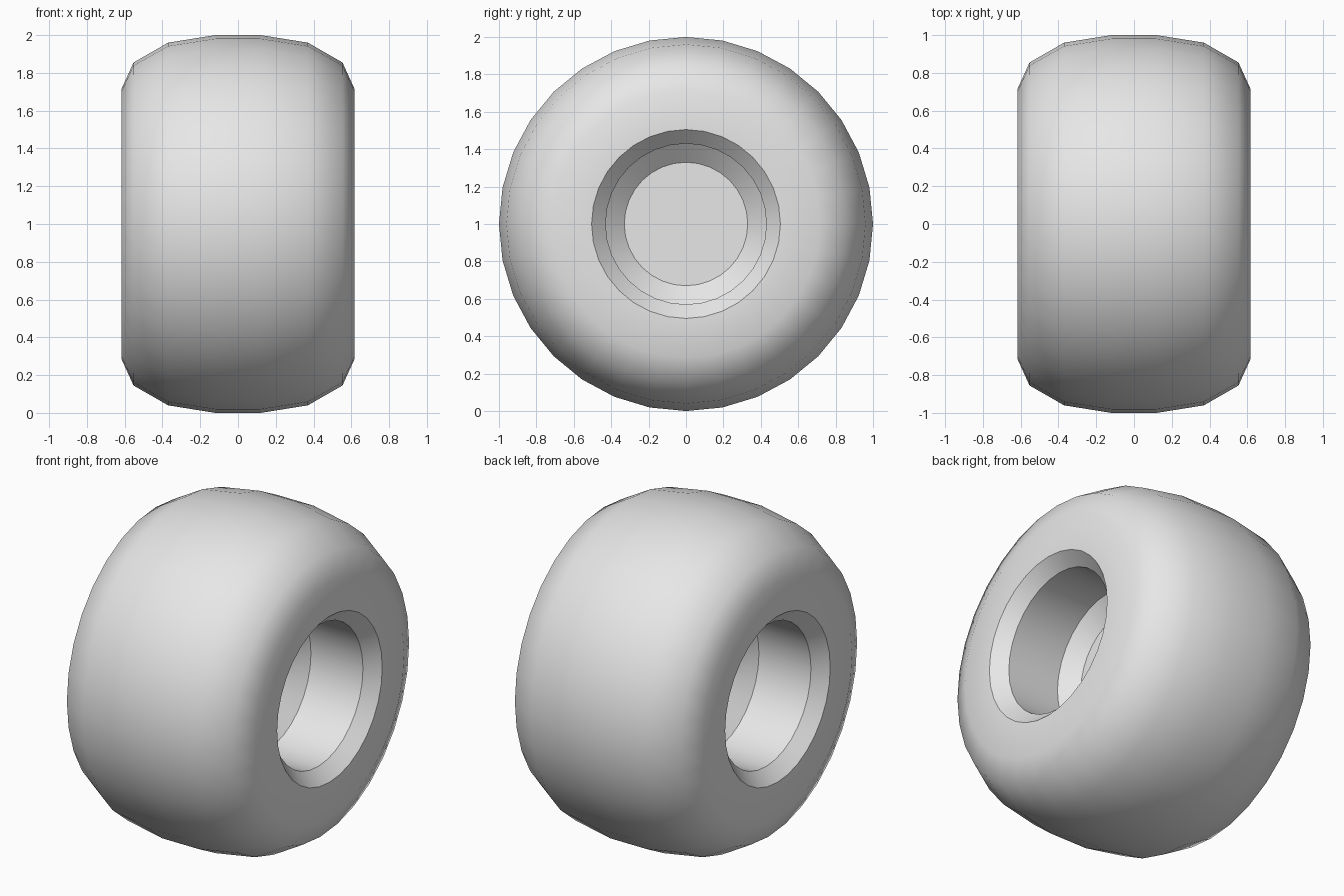
import bpy
import bmesh
from math import sin, cos, pi, radians

cube = bpy.data.objects.get("Cube")
if cube:
    bpy.data.objects.remove(cube, do_unlink=True)

SIDES = 32

grey = bpy.data.materials.new("plain grey")
grey.use_nodes = True
colour = (0.8, 0.8, 0.8, 1)
grey.diffuse_color = colour
grey.node_tree.nodes["Principled BSDF"].inputs["Base Color"].default_value = colour


def mirrored(profile):
    return [(-x, r) for x, r in reversed(profile)]


def revolve(name, profile, cap_first=False, cap_last=False):
    """Turn a list of (x, radius) points around the axle."""
    bm = bmesh.new()
    rings = []
    for x, r in profile:
        angles = [2 * pi * i / SIDES for i in range(SIDES)]
        rings.append([bm.verts.new((x, r * sin(a), 1 + r * cos(a))) for a in angles])
    for a, b in zip(rings, rings[1:]):
        for i in range(SIDES):
            j = (i + 1) % SIDES
            bm.faces.new((a[i], a[j], b[j], b[i]))
    if cap_first:
        bm.faces.new(rings[0][::-1])
    if cap_last:
        bm.faces.new(rings[-1])
    mesh = bpy.data.meshes.new(name)
    bm.to_mesh(mesh)
    bm.free()
    mesh.materials.append(grey)
    obj = bpy.data.objects.new(name, mesh)
    bpy.context.collection.objects.link(obj)
    bpy.ops.object.select_all(action="DESELECT")
    obj.select_set(True)
    bpy.context.view_layer.objects.active = obj
    bpy.ops.object.shade_smooth_by_angle(angle=radians(38))
    return obj


# Tyre: bevelled rim lip, flat sidewall, rounded shoulder and tread
tyre_half = [(0.54, 0.43), (0.617, 0.505), (0.617, 0.715),
             (0.553, 0.855), (0.37, 0.96), (0.12, 1.0)]
revolve("tyre", tyre_half + mirrored(tyre_half))

# Hubs: flat centre disc, sloped edge and deep straight wall on each side
hub = [(0.105, 0.33), (0.19, 0.43), (0.54, 0.43)]
revolve("left_hub", hub, cap_first=True)
revolve("right_hub", mirrored(hub), cap_last=True)
